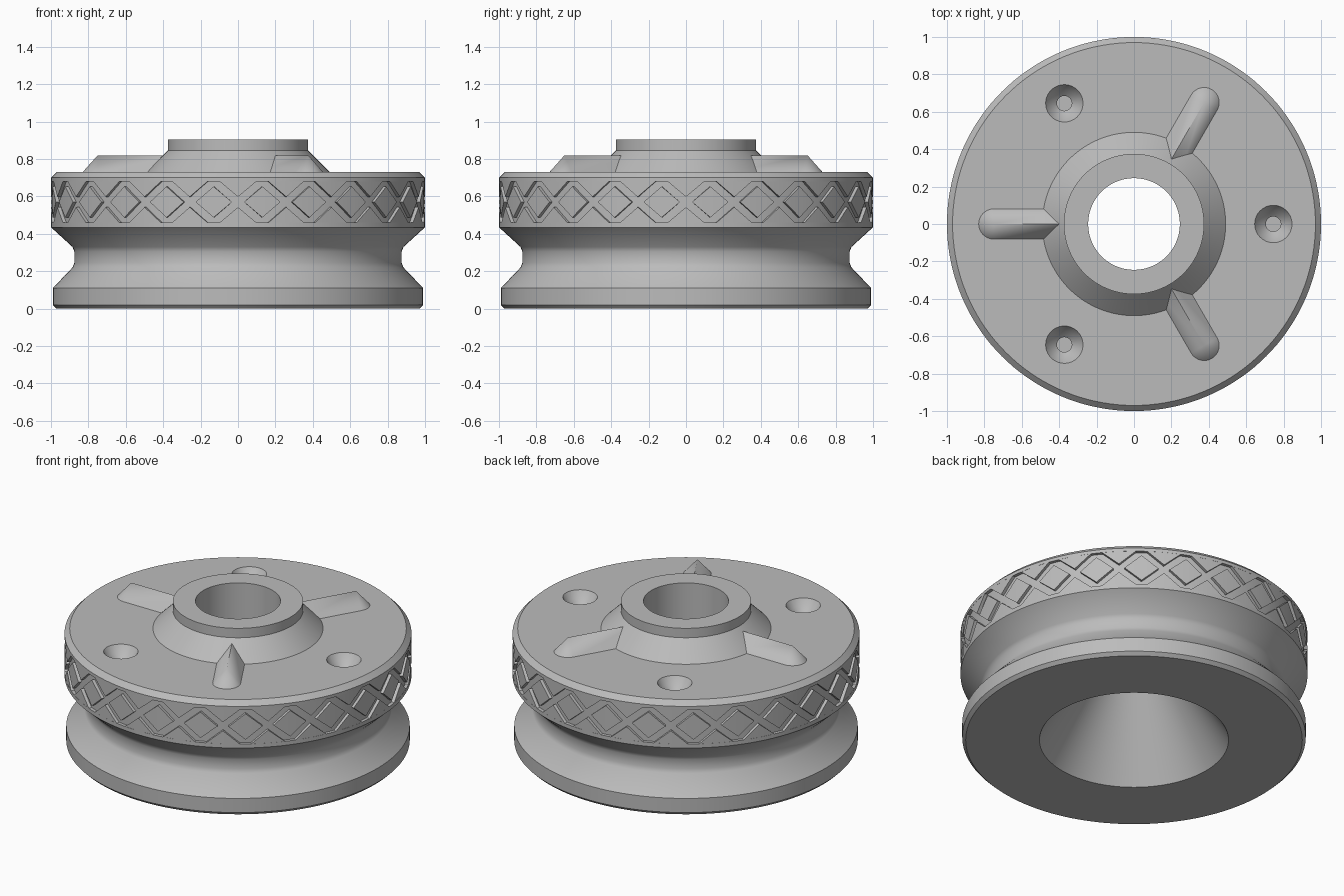
import bpy, bmesh, math
from math import sin, cos, pi, radians
from mathutils import Matrix

old = bpy.data.objects.get("Cube")
if old:
    bpy.data.objects.remove(old, do_unlink=True)

# Single grey material
grey = bpy.data.materials.new("plain_grey")
grey.use_nodes = True
colour = (0.5, 0.5, 0.5, 1)
grey.diffuse_color = colour
grey.node_tree.nodes["Principled BSDF"].inputs["Base Color"].default_value = colour


def finish(bm, name):
    bmesh.ops.remove_doubles(bm, verts=bm.verts, dist=1e-5)
    bmesh.ops.recalc_face_normals(bm, faces=bm.faces)
    mesh = bpy.data.meshes.new(name)
    bm.to_mesh(mesh)
    bm.free()
    mesh.materials.append(grey)
    ob = bpy.data.objects.new(name, mesh)
    bpy.context.collection.objects.link(ob)
    return ob


def smooth(ob):
    bpy.ops.object.select_all(action='DESELECT')
    ob.select_set(True)
    bpy.context.view_layer.objects.active = ob
    bpy.ops.object.shade_smooth_by_angle(angle=radians(30))


def add_lathe(bm, profile, steps):
    """Revolve a closed (radius, height) outline about z."""
    vs = [bm.verts.new((r, 0, z)) for r, z in profile]
    es = [bm.edges.new((v, vs[(i + 1) % len(vs)])) for i, v in enumerate(vs)]
    bmesh.ops.spin(bm, geom=vs + es, cent=(0, 0, 0), axis=(0, 0, 1),
                   angle=2 * pi, steps=steps, use_merge=True)
    return vs


# Grooved wheel body with hub, bore and recessed band
BAND_LOW, BAND_HIGH, FLOOR = 0.46, 0.68, 0.98
outline = [
    (0.545, 0), (0.97, 0), (0.99, 0.02), (0.99, 0.11),
    (0.885, 0.22), (0.875, 0.245), (0.875, 0.305), (0.885, 0.33), (1, 0.435),
    (1, BAND_LOW), (FLOOR, BAND_LOW), (FLOOR, BAND_HIGH), (1, BAND_HIGH),
    (1, 0.70), (0.97, 0.73), (0.49, 0.73), (0.375, 0.845),
    (0.375, 0.905), (0.245, 0.905), (0.245, 0.47),
]
bm = bmesh.new()
add_lathe(bm, outline, 144)
body = finish(bm, "wheel_body")

# Three countersunk blind holes
hole = [(0, 0.8), (0.1, 0.8), (0.1, 0.73), (0.075, 0.69),
        (0.04, 0.66), (0.04, 0.5), (0, 0.5)]
bm = bmesh.new()
for k in range(3):
    before = set(bm.verts)
    add_lathe(bm, hole, 32)
    new = [v for v in bm.verts if v not in before]
    bmesh.ops.transform(bm, verts=new, matrix=Matrix.Rotation(k * 2 * pi / 3, 4, 'Z')
                        @ Matrix.Translation((0.745, 0, 0)))
cutter = finish(bm, "hole_cutter")
cutter.hide_render = True
cut = body.modifiers.new("holes", 'BOOLEAN')
cut.operation = 'DIFFERENCE'
cut.solver = 'EXACT'
cut.object = cutter
bpy.context.view_layer.objects.active = body
bpy.ops.object.modifier_apply(modifier=cut.name)
bpy.data.objects.remove(cutter, do_unlink=True)
smooth(body)


# Raised diamonds and half diamonds of the knurled grip
def add_pad(bm, angle, points):
    inner, outer = [[bm.verts.new((r * cos(angle + a), r * sin(angle + a), z))
                     for a, z in points] for r in (FLOOR - 0.01, 1)]
    n = len(points)
    for i in range(n):
        j = (i + 1) % n
        bm.faces.new((inner[i], inner[j], outer[j], outer[i]))
    # split along the upright centre line so the pad follows the rim
    for ring in (inner, outer):
        bm.faces.new((ring[0], ring[1], ring[2]))
        bm.faces.new((ring[0], ring[2], ring[3]))


COUNT = 24
pitch = 2 * pi / COUNT
half_w = 0.75 * pitch / 2
half_h = 0.75 * (BAND_HIGH - BAND_LOW) / 2
mid = (BAND_LOW + BAND_HIGH) / 2
bm = bmesh.new()
for k in range(COUNT):
    a = (k + 0.5) * pitch
    add_pad(bm, a, [(0, mid - half_h), (half_w, mid),
                    (0, mid + half_h), (-half_w, mid)])
    for edge, way in ((BAND_LOW, 1), (BAND_HIGH, -1)):
        add_pad(bm, a + pitch / 2, [(0, edge), (half_w, edge),
                                    (0, edge + way * half_h), (-half_w, edge)])
smooth(finish(bm, "knurled_grip"))

# Three ridged ribs with half-cone ends
W, BASE, RIDGE, INNER, TIP, ARC = 0.085, 0.725, 0.82, 0.32, 0.75, 16
for k, name in enumerate(("back_rib", "right_rib", "front_rib")):
    bm = bmesh.new()
    arc = [bm.verts.new((TIP + W * cos(t), W * sin(t), BASE))
           for t in [pi * (i / ARC - 0.5) for i in range(ARC + 1)]]
    apex = bm.verts.new((TIP, 0, RIDGE))
    top = bm.verts.new((INNER, 0, RIDGE))
    low = [bm.verts.new((INNER, s * W, BASE)) for s in (-1, 1)]
    for p, q in zip(arc, arc[1:]):
        bm.faces.new((p, q, apex))
    bm.faces.new((low[0], arc[0], apex, top))
    bm.faces.new((arc[-1], low[1], top, apex))
    bm.faces.new((low[1], low[0], top))
    bm.faces.new([low[0], low[1]] + arc[::-1])
    bm.transform(Matrix.Rotation(pi / 3 + k * 2 * pi / 3, 4, 'Z'))
    smooth(finish(bm, name))
